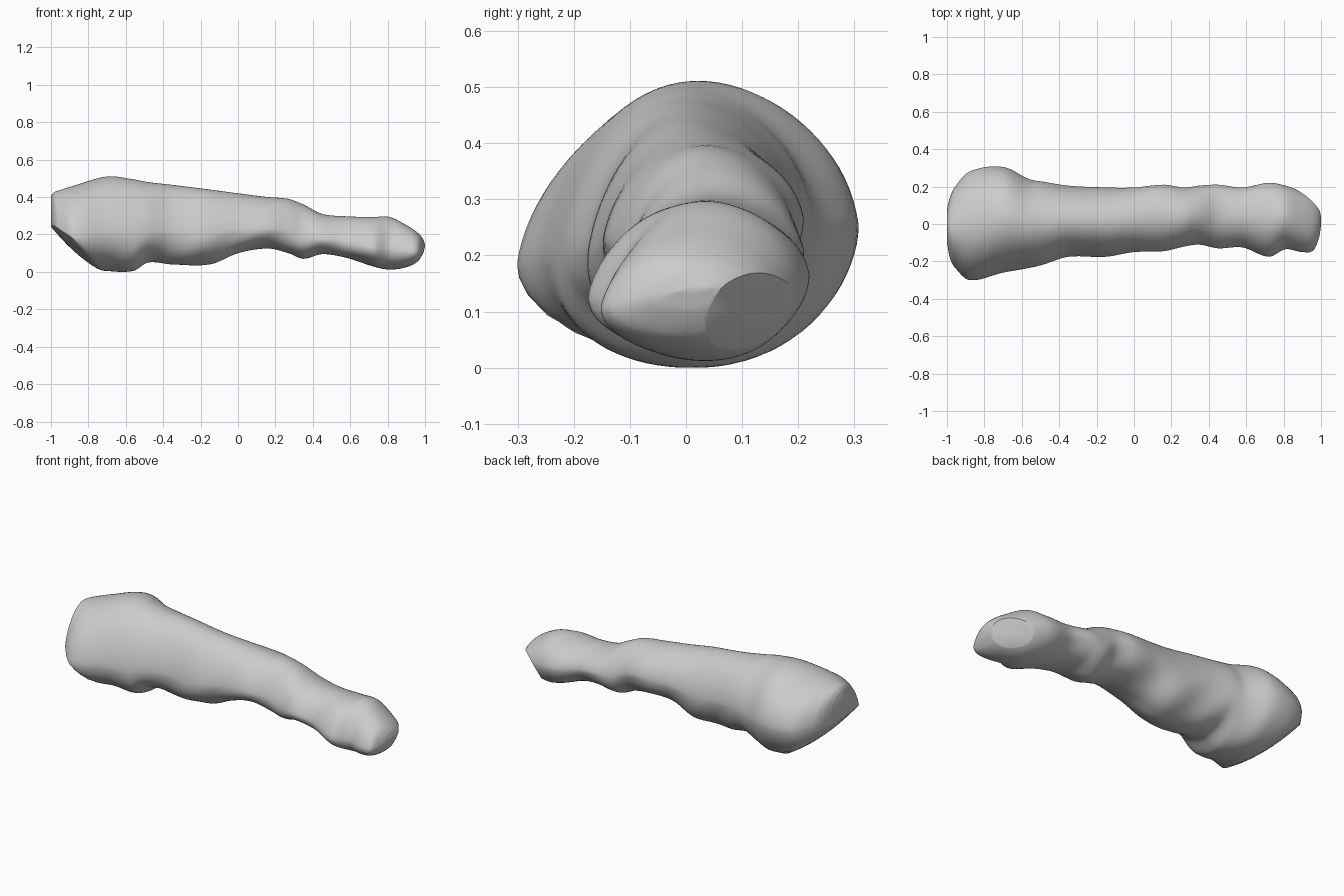
import bpy, bmesh, math
from mathutils import Vector

cube = bpy.data.objects.get("Cube")
if cube:
    bpy.data.objects.remove(cube, do_unlink=True)

# Stations along the length: x, top z, bottom z, front y, back y
STATIONS = [
    (-1.0, .405, .2, -.1, .08), (-.985, .425, .14, -.18, .14),
    (-.96, .435, .1, -.23, .195), (-.88, .46, .03, -.3, .28),
    (-.7, .51, .005, -.26, .305), (-.56, .495, .005, -.235, .24),
    (-.48, .48, .05, -.215, .225),
    (-.35, .465, .04, -.175, .205), (-.15, .44, .04, -.175, .195),
    (0, .42, .1, -.15, .195), (.16, .4, .125, -.145, .21),
    (.27, .39, .1, -.12, .195), (.35, .36, .07, -.11, .205),
    (.45, .31, .095, -.13, .21), (.58, .297, .075, -.125, .195),
    (.72, .293, .03, -.175, .22), (.81, .294, .012, -.135, .205),
    (.9, .25, .025, -.15, .17), (.96, .21, .055, -.14, .13),
    (.99, .175, .1, -.07, .08), (1.0, .145, .135, -.01, .04),
]
SIDES = 80
STEPS = 7


def slope(i, k):
    a, b = STATIONS[max(i - 1, 0)], STATIONS[min(i + 1, len(STATIONS) - 1)]
    return (b[k] - a[k]) / (b[0] - a[0])


def sample(i, t):
    """Smooth cubic between station i and the next one."""
    p, q = STATIONS[i], STATIONS[i + 1]
    d = q[0] - p[0]
    s = t * t * (3 - 2 * t)
    m0, m1 = t * (1 - t) ** 2 * d, -t * t * (1 - t) * d
    return [p[0] + t * d] + [
        p[k] + s * (q[k] - p[k]) + m0 * slope(i, k) + m1 * slope(i + 1, k)
        for k in range(1, 5)]


def ring_points(x, top, bottom, front, back):
    """Lopsided oval, narrower above, with slanting folds underneath."""
    cy, cz = (front + back) / 2, bottom + (top - bottom) * .44
    half = (back - front) / 2
    fade = max(0, min(1, (x + .75) * 4, (.85 - x) * 4))
    under = -.72 - x
    for j in range(SIDES):
        a = math.tau * j / SIDES
        c, s = math.cos(a), math.sin(a)
        height = top - cz if s > 0 else cz - bottom
        low = max(0, -s) * abs(c) * 2
        fold = 1 + .035 * fade * low * math.sin(x * 22 + 2 * a)
        taper = 1 - .12 * max(0, s)
        y = cy + half * c * fold * taper
        z = cz + height * s * fold + .1 * half * c * (1 - s * s)
        if under > 0:
            # Shallow domed underside that slants up to the thick end
            z = max(z, .5 * under + 1.3 * under ** 2 + .7 * y * y)
        yield Vector((x, y, z))


# Body lofted through the rings
bm = bmesh.new()
rows = [sample(i, n / STEPS) for i in range(len(STATIONS) - 1) for n in range(STEPS)]
rows.append(STATIONS[-1])
rings = [[bm.verts.new(p) for p in ring_points(*row)] for row in rows]
for r0, r1 in zip(rings, rings[1:]):
    for j in range(SIDES):
        k = (j + 1) % SIDES
        bm.faces.new((r0[j], r1[j], r1[k], r0[k]))
bm.faces.new(rings[0])
bm.faces.new(rings[-1][::-1])

# Flat facet on the lower back of the thin tip
cut = bmesh.ops.bisect_plane(
    bm, geom=bm.verts[:] + bm.edges[:] + bm.faces[:], dist=1e-5,
    plane_co=(.97, .085, .14), plane_no=(.6, .65, -.46), clear_outer=True)
rim = [e for e in cut["geom_cut"] if isinstance(e, bmesh.types.BMEdge)]
bmesh.ops.holes_fill(bm, edges=rim, sides=0)
bmesh.ops.recalc_face_normals(bm, faces=bm.faces[:])

mesh = bpy.data.meshes.new("body")
bm.to_mesh(mesh)
bm.free()
body = bpy.data.objects.new("body", mesh)
bpy.context.collection.objects.link(body)

# Plain grey surface
grey = bpy.data.materials.new("light grey")
grey.use_nodes = True
colour = (.6, .6, .6, 1)
grey.diffuse_color = colour
grey.node_tree.nodes["Principled BSDF"].inputs["Base Color"].default_value = colour
mesh.materials.append(grey)

bpy.context.view_layer.objects.active = body
body.select_set(True)
bpy.ops.object.shade_smooth_by_angle(angle=math.radians(40))
